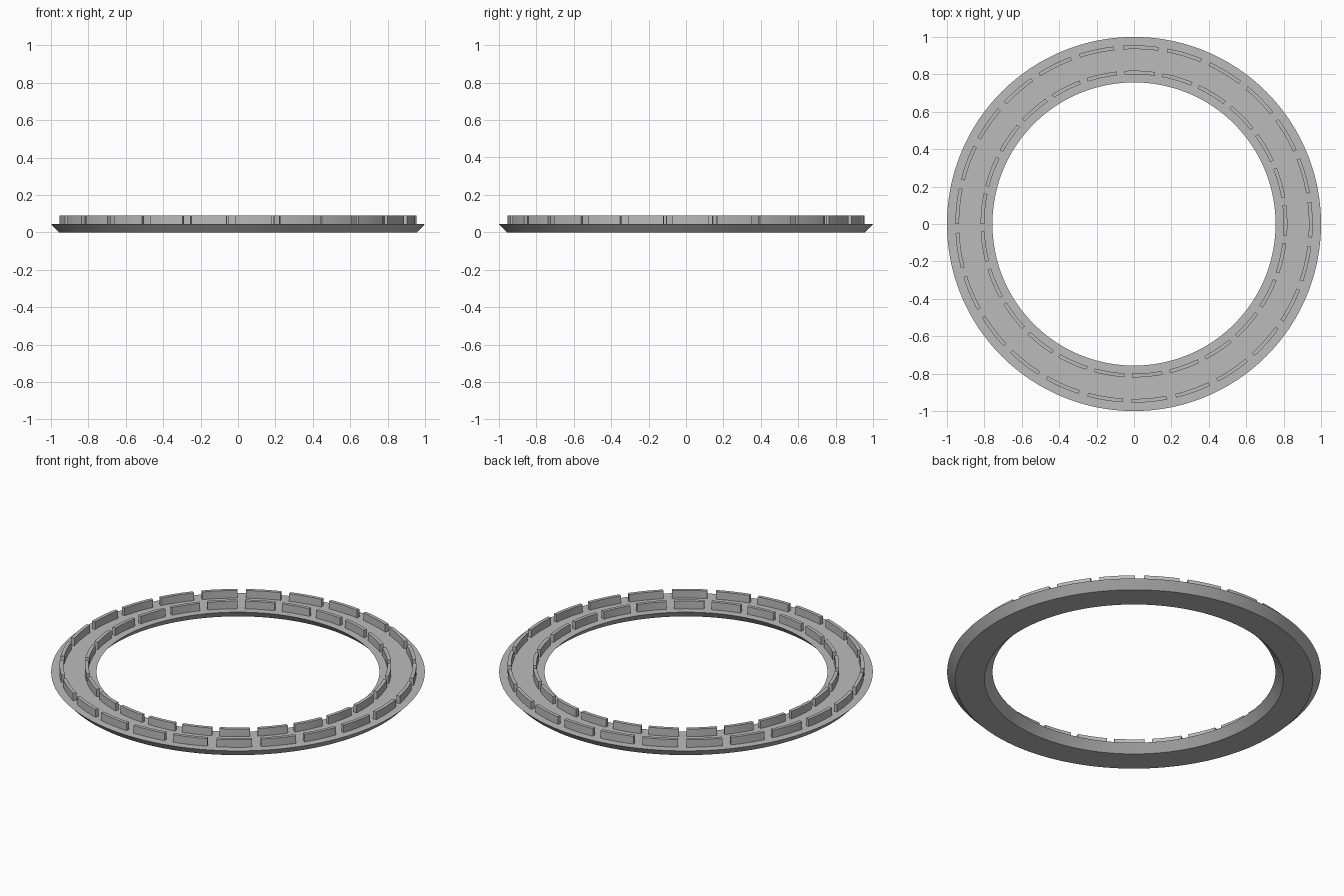
import bpy, bmesh, math

if "Cube" in bpy.data.objects:
    bpy.data.objects.remove(bpy.data.objects["Cube"])

PITCH = math.radians(360 / 25)      # 25 wall blocks per ring
GAP = PITCH * 0.2
FIRST_GAP = math.radians(-5.8)

grey = bpy.data.materials.new("grey")
grey.diffuse_color = (0.5, 0.5, 0.5, 1)
grey.use_nodes = True
grey.node_tree.nodes["Principled BSDF"].inputs["Base Color"].default_value = grey.diffuse_color


def sweep(bm, profile, start, angle, steps, closed=False):
    """Sweep a closed (radius, z) profile around z, capping open ends."""
    count = steps if closed else steps + 1
    rings = []
    for i in range(count):
        a = start + angle * i / steps
        rings.append([bm.verts.new((r * math.cos(a), r * math.sin(a), z))
                      for r, z in profile])
    n = len(profile)
    for i in range(steps):
        a, b = rings[i], rings[(i + 1) % count]
        for j in range(n):
            k = (j + 1) % n
            bm.faces.new((a[j], b[j], b[k], a[k]))
    if not closed:
        bm.faces.new(rings[0])
        bm.faces.new(rings[-1][::-1])


def finish(bm, name):
    bmesh.ops.recalc_face_normals(bm, faces=bm.faces)
    mesh = bpy.data.meshes.new(name)
    bm.to_mesh(mesh)
    bm.free()
    mesh.materials.append(grey)
    obj = bpy.data.objects.new(name, mesh)
    bpy.context.collection.objects.link(obj)
    bpy.ops.object.select_all(action='DESELECT')
    obj.select_set(True)
    bpy.context.view_layer.objects.active = obj
    bpy.ops.object.shade_smooth_by_angle(angle=math.radians(30))


# Flat ring, wider on top, with sloping inner and outer sides
bm = bmesh.new()
sweep(bm, [(0.80, 0), (0.957, 0), (1.0, 0.045), (0.757, 0.045)],
      0, math.tau, 200, closed=True)
finish(bm, "base_ring")

# Two thin upright walls, broken by evenly spaced notches
for name, r0, r1 in (("outer_wall", 0.935, 0.955), ("inner_wall", 0.80, 0.82)):
    bm = bmesh.new()
    for i in range(25):
        sweep(bm, [(r0, 0.045), (r1, 0.045), (r1, 0.09), (r0, 0.09)],
              FIRST_GAP + i * PITCH + GAP / 2, PITCH - GAP, 8)
    finish(bm, name)
